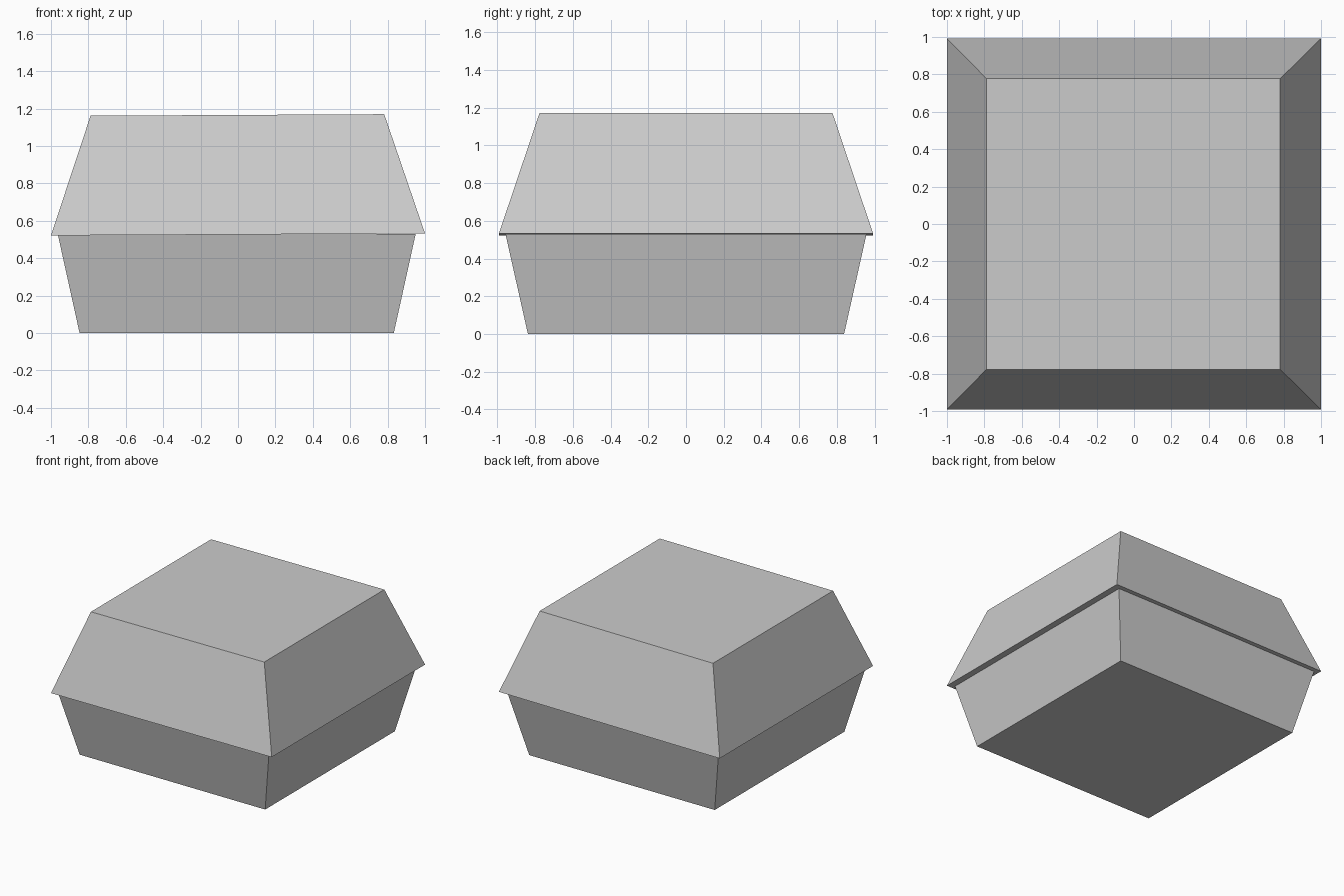
import bpy
import bmesh
import math

if "Cube" in bpy.data.objects:
    bpy.data.objects.remove(bpy.data.objects["Cube"])


def tapered_box(name, bottom, top, height, location, tilt=0.0):
    """Closed four-sided frustum; bottom and top are (half x, half y)."""
    bm = bmesh.new()
    rings = []
    for (hx, hy), z in ((bottom, 0.0), (top, height)):
        rings.append([bm.verts.new((sx * hx, sy * hy, z))
                      for sx, sy in ((-1, -1), (1, -1), (1, 1), (-1, 1))])
    low, high = rings
    bm.faces.new(low[::-1])
    bm.faces.new(high)
    for i in range(4):
        j = (i + 1) % 4
        bm.faces.new((low[i], low[j], high[j], high[i]))
    mesh = bpy.data.meshes.new(name)
    bm.to_mesh(mesh)
    bm.free()
    obj = bpy.data.objects.new(name, mesh)
    obj.location = location
    obj.rotation_euler.y = tilt
    bpy.context.collection.objects.link(obj)
    return obj


# Lower tray, widening upward
tapered_box("box_base", (0.84, 0.838), (0.957, 0.957), 0.53, (-0.007, 0, 0))

# Overhanging lid, resting with its right side very slightly raised
tapered_box("box_lid", (1.0, 0.992), (0.785, 0.777), 0.639,
            (0, 0, 0.527), tilt=-math.radians(0.3))
